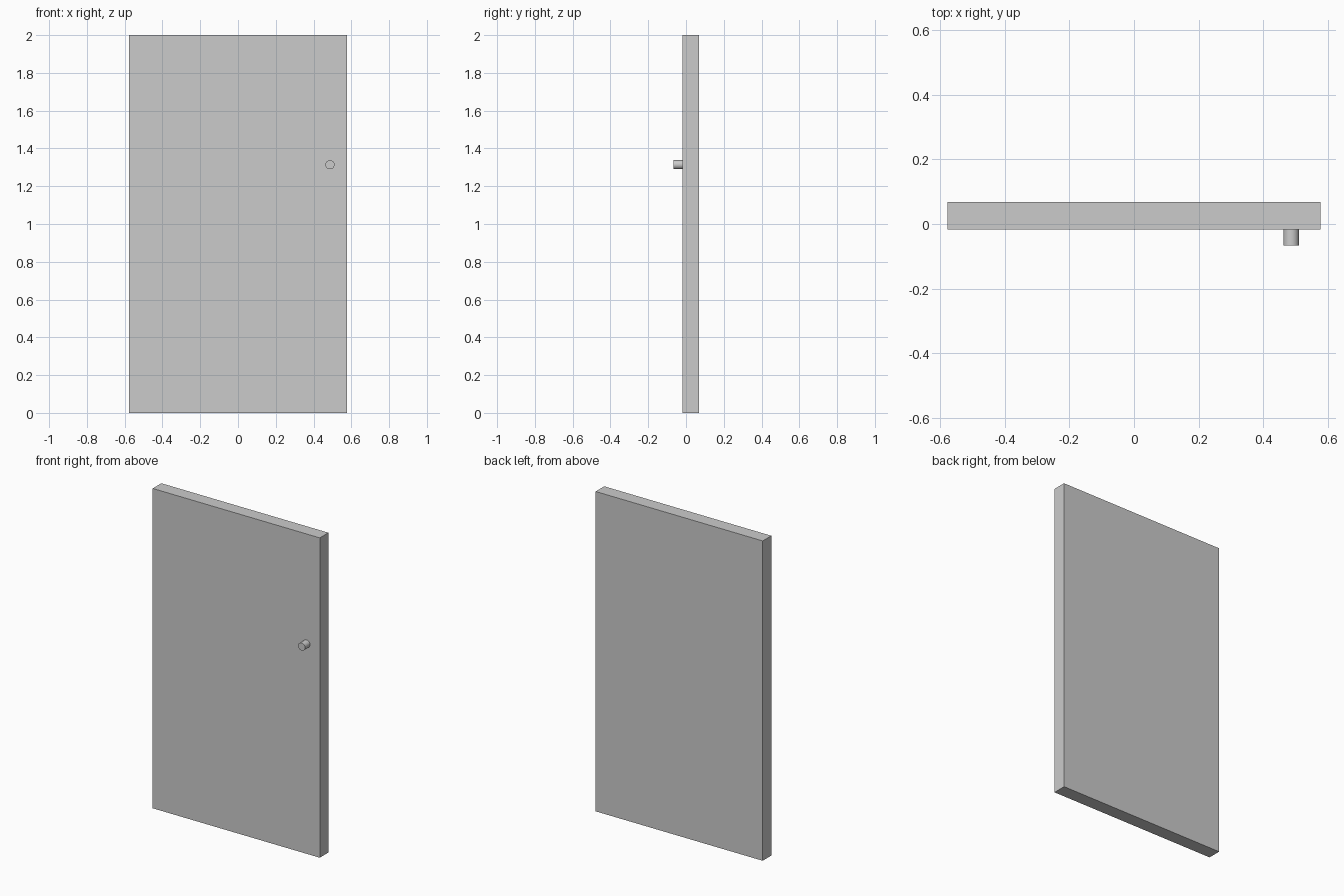
import bpy
import math

if "Cube" in bpy.data.objects:
    bpy.data.objects.remove(bpy.data.objects["Cube"])

# Door panel
bpy.ops.mesh.primitive_cube_add(size=1, location=(0, 0.025, 1))
panel = bpy.context.object
panel.name = "door_panel"
panel.scale = (1.156, 0.085, 2)
bpy.ops.object.transform_apply(location=False, rotation=False, scale=True)

# Round knob standing out of the front face
front, knob_tip = -0.0175, -0.067
bpy.ops.mesh.primitive_cylinder_add(
    vertices=32, radius=0.024, depth=front - knob_tip,
    location=(0.487, (front + knob_tip) / 2, 1.314),
    rotation=(math.pi / 2, 0, 0))
knob = bpy.context.object
knob.name = "door_knob"
bpy.ops.object.shade_smooth_by_angle(angle=math.radians(30))
